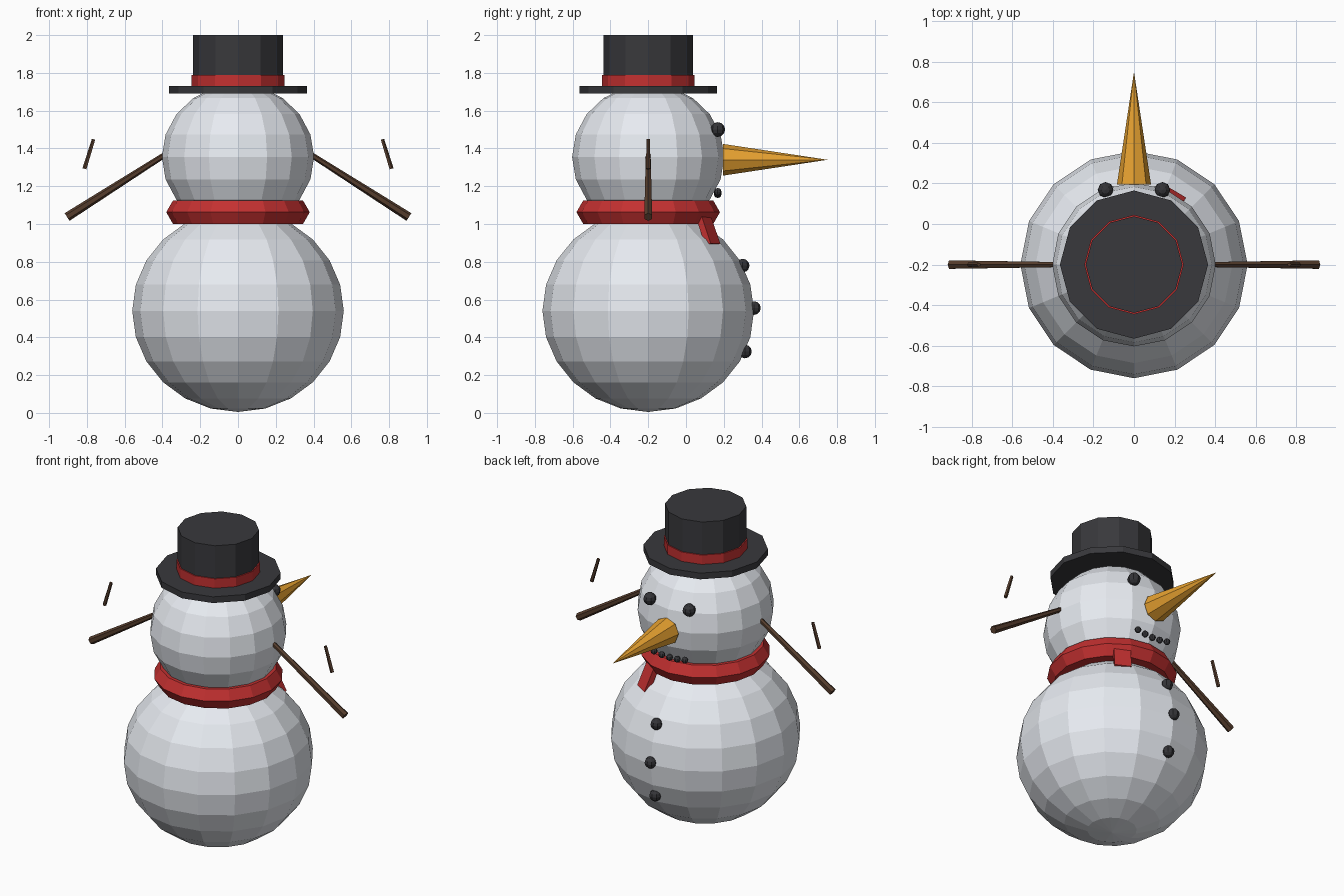
import bpy
from mathutils import Vector, Matrix

if "Cube" in bpy.data.objects:
    bpy.data.objects.remove(bpy.data.objects["Cube"])

CY = -0.2  # body axis


def mat(name, r, g, b):
    m = bpy.data.materials.new(name)
    m.diffuse_color = (r, g, b, 1)
    m.use_nodes = True
    m.node_tree.nodes["Principled BSDF"].inputs["Base Color"].default_value = m.diffuse_color
    return m


SNOW = mat("snow", 0.80, 0.83, 0.88)
BLACK = mat("black", 0.04, 0.04, 0.045)
RED = mat("red", 0.55, 0.03, 0.03)
ORANGE = mat("orange", 0.80, 0.36, 0.03)
WOOD = mat("wood", 0.09, 0.045, 0.025)
COAL = mat("coal", 0.035, 0.035, 0.04)


def finish(name, m):
    o = bpy.context.object
    o.name = name
    o.data.materials.append(m)
    return o


def ball(name, loc, r, m, seg, rings, rz=None):
    bpy.ops.mesh.primitive_uv_sphere_add(segments=seg, ring_count=rings, radius=1, location=loc)
    o = finish(name, m)
    o.scale = (r, r, rz or r)
    return o


def rod(name, a, b, r1, r2, m, sides):
    # tapered rod from a to b
    a, b = Vector(a), Vector(b)
    d = b - a
    bpy.ops.mesh.primitive_cone_add(vertices=sides, radius1=r1, radius2=r2, depth=d.length,
                                    location=(a + b) / 2,
                                    rotation=d.to_track_quat('Z', 'Y').to_euler())
    return finish(name, m)


# snow balls
ball("body", (0, CY, 0.54), 0.56, SNOW, 16, 12, 0.535)
ball("head", (0, CY, 1.355), 0.403, SNOW, 16, 10, 0.385)

# hat
rod("hat_brim", (0, CY, 1.69), (0, CY, 1.73), 0.365, 0.365, BLACK, 12)
rod("hat_crown", (0, CY, 1.71), (0, CY, 2.0), 0.238, 0.238, BLACK, 12)
rod("hat_band", (0, CY, 1.728), (0, CY, 1.79), 0.245, 0.245, RED, 12)

# scarf ring and hanging tail
bpy.ops.mesh.primitive_torus_add(major_segments=16, minor_segments=6, major_radius=0.308,
                                 minor_radius=0.072, location=(0, CY, 1.0625))
finish("scarf", RED)
top, tip = Vector((0.165, 0.085, 1.06)), Vector((0.205, 0.142, 0.89))
down = (tip - top).normalized()
side = Vector((0.866, -0.5, 0))
side = (side - down * side.dot(down)).normalized()
out = side.cross(down)
bpy.ops.mesh.primitive_cube_add(size=1)
tail = finish("scarf_tail", RED)
rot = Matrix((side, down, out)).transposed().to_4x4()
tail.matrix_world = (Matrix.Translation((top + tip) / 2) @ rot
                     @ Matrix.Diagonal((0.10, (tip - top).length, 0.035, 1)))

# nose
rod("nose", (0, 0.195, 1.34), (0, 0.75, 1.34), 0.084, 0, ORANGE, 8)

# coal mouth and buttons
for i in range(-2, 3):
    ball("mouth_coal", (i * 0.055, 0.168, 1.158 + 0.003 * i * i), 0.02, COAL, 8, 6)
for y, z in ((0.30, 0.78), (0.36, 0.555), (0.312, 0.325)):
    ball("button", (0, y, z), 0.036, COAL, 8, 6)

# mirrored eyes, arms and twigs
for s in (-1, 1):
    ball("eye", (s * 0.14, 0.168, 1.5), 0.039, COAL, 8, 6)
    rod("arm", (s * 0.905, CY, 1.037), (s * 0.35, CY, 1.39), 0.024, 0.014, WOOD, 6)
    rod("twig", (s * 0.812, CY, 1.292), (s * 0.764, CY, 1.448), 0.012, 0.01, WOOD, 5)
